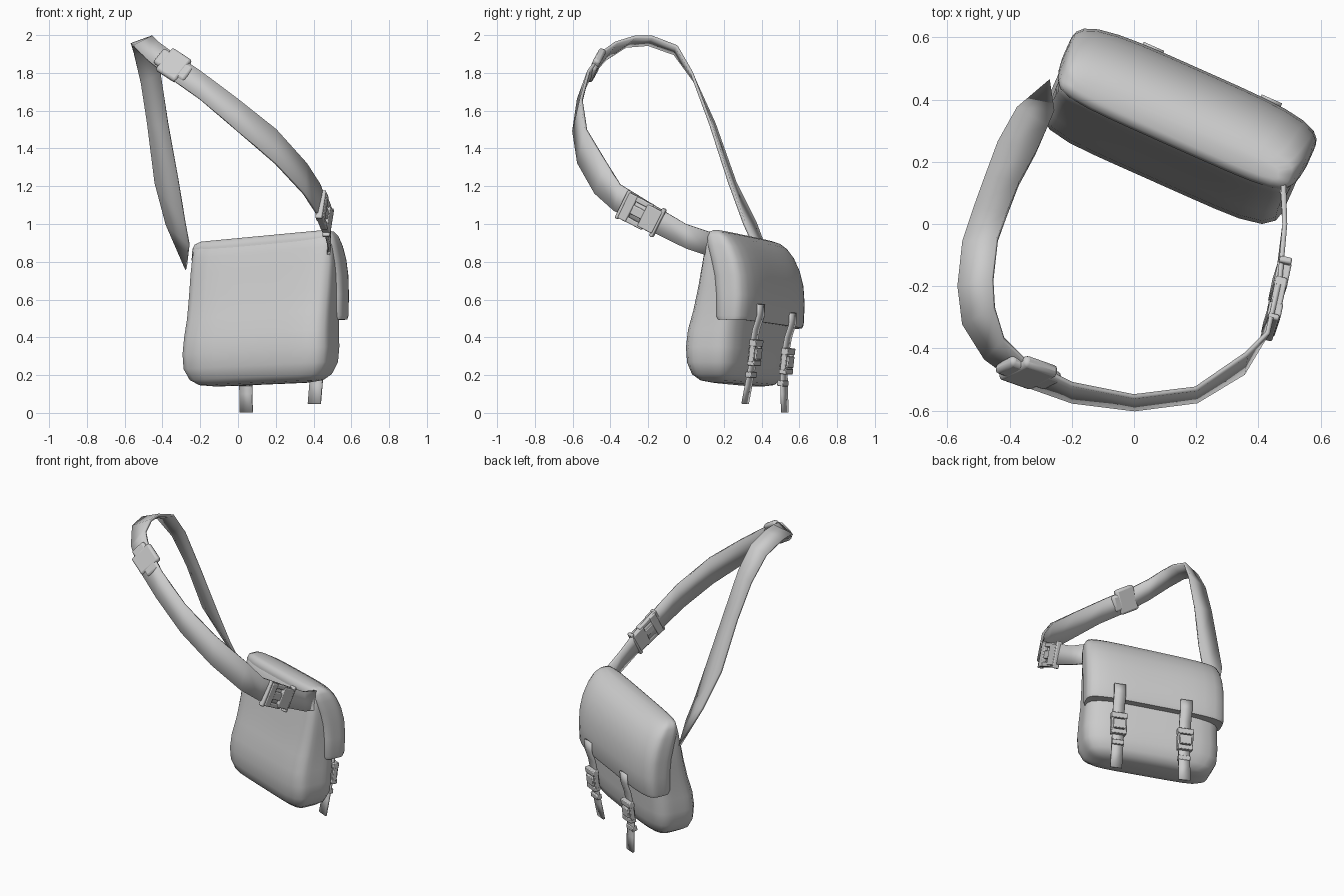
import bpy, bmesh, math
from mathutils import Vector, Matrix

if "Cube" in bpy.data.objects:
    bpy.data.objects.remove(bpy.data.objects["Cube"])

grey = bpy.data.materials.new("grey_fabric")
grey.diffuse_color = (0.6, 0.6, 0.6, 1)
grey.use_nodes = True
grey.node_tree.nodes["Principled BSDF"].inputs["Base Color"].default_value = grey.diffuse_color

# bag frame: U runs along the width, V towards the flap side
A = math.radians(-24)
U = Vector((math.cos(A), math.sin(A), 0))
V = Vector((-math.sin(A), math.cos(A), 0))
ORIGIN = Vector((0.14, 0.31, 0))


def bag(u, v, z):
    return ORIGIN + U * u + V * v + Vector((0, 0, z))


def finish(name, bm, angle=40):
    bmesh.ops.recalc_face_normals(bm, faces=bm.faces)
    me = bpy.data.meshes.new(name)
    bm.to_mesh(me)
    bm.free()
    ob = bpy.data.objects.new(name, me)
    me.materials.append(grey)
    bpy.context.collection.objects.link(ob)
    bpy.ops.object.select_all(action='DESELECT')
    ob.select_set(True)
    bpy.context.view_layer.objects.active = ob
    bpy.ops.object.shade_smooth_by_angle(angle=math.radians(angle))
    return ob


def loft(name, rows, n_front, n_back, seg=40):
    """Stack of squarish rings: z, half width, front v, back v."""
    bm = bmesh.new()
    rings = []
    for z, a, vf, vb in rows:
        mid, half = (vf + vb) / 2, (vb - vf) / 2
        ring = []
        for i in range(seg):
            t = 2 * math.pi * i / seg
            c, s = math.cos(t), math.sin(t)
            n = n_back if s > 0 else n_front
            r = (abs(c) ** n + abs(s) ** n) ** (-1 / n)
            u, v = a * c * r, mid + half * s * r
            ring.append(bm.verts.new(bag(u, v, z + u * (0.03 + 0.06 * z))))
        rings.append(ring)
    for p, q in zip(rings, rings[1:]):
        for i in range(seg):
            j = (i + 1) % seg
            bm.faces.new((p[i], p[j], q[j], q[i]))
    bm.faces.new(rings[0])
    bm.faces.new(rings[-1])
    return finish(name, bm, 60)


def ribbon(name, pairs, thick):
    """Band through pairs of edge points."""
    bm = bmesh.new()
    vs = [(bm.verts.new(a), bm.verts.new(b)) for a, b in pairs]
    for (a, b), (c, d) in zip(vs, vs[1:]):
        bm.faces.new((a, b, d, c))
    ob = finish(name, bm)
    m = ob.modifiers.new("thickness", 'SOLIDIFY')
    m.thickness, m.offset = thick, 0
    return ob


def plates(name, centre, along, across, boxes, bevel=0.006):
    """Boxes (position, size) in an along / across / outward frame."""
    x = Vector(along).normalized()
    n = x.cross(Vector(across)).normalized()
    rot = Matrix((x, n.cross(x), n)).transposed().to_4x4()
    bm = bmesh.new()
    for pos, size in boxes:
        m = (Matrix.Translation(centre) @ rot @ Matrix.Translation(pos)
             @ Matrix.Diagonal((*size, 1)))
        bmesh.ops.create_cube(bm, size=1, matrix=m)
    ob = finish(name, bm)
    b = ob.modifiers.new("bevel", 'BEVEL')
    b.width, b.segments = bevel, 2
    return ob


# bag body and flap
loft("bag_body", [(.150, .26, -.08, .02), (.160, .34, -.13, .06),
                  (.19, .385, -.165, .09), (.25, .415, -.185, .115),
                  (.33, .42, -.19, .125), (.42, .415, -.18, .13),
                  (.52, .41, -.15, .14), (.64, .41, -.12, .14),
                  (.76, .41, -.095, .13), (.85, .405, -.075, .09),
                  (.90, .395, -.06, .06), (.92, .37, -.04, .03)], 6, 4)
loft("bag_flap", [(.475, .40, .02, .14), (.47, .425, .0, .185),
                  (.49, .43, -.01, .195), (.60, .43, -.01, .202),
                  (.70, .43, -.02, .195), (.78, .427, -.04, .175),
                  (.85, .42, -.06, .142), (.90, .41, -.064, .10),
                  (.925, .395, -.055, .06), (.937, .36, -.035, .02)], 5, 4)

# shoulder strap: outer edge point, inner edge point
strap = [((.475, .15, .82), (.48, .15, .95)), ((.485, 0, .87), (.485, 0, 1.0)),
         ((.46, -.2, .97), (.47, -.17, 1.1)), ((.41, -.38, 1.07), (.43, -.35, 1.21)),
         ((.35, -.48, 1.16), (.36, -.42, 1.32)), ((.2, -.57, 1.32), (.2, -.53, 1.5)),
         ((0, -.595, 1.49), (0, -.555, 1.66)), ((-.2, -.57, 1.66), (-.2, -.515, 1.81)),
         ((-.37, -.51, 1.78), (-.35, -.44, 1.91)), ((-.48, -.43, 1.87), (-.42, -.37, 1.96)),
         ((-.55, -.32, 1.94), (-.45, -.27, 1.99)), ((-.565, -.2, 1.95), (-.455, -.18, 1.99)),
         ((-.55, -.06, 1.90), (-.44, -.05, 1.94)), ((-.515, .05, 1.75), (-.41, .03, 1.80)),
         ((-.48, .15, 1.53), (-.37, .13, 1.53)), ((-.44, .26, 1.22), (-.315, .23, 1.22)),
         ((-.38, .37, 1.0), (-.28, .31, 1.0)), ((-.275, .46, .76), (-.26, .36, .89))]
ribbon("shoulder_strap", strap, 0.016)

# strap slider, a rounded pad hugging the band
mid = Vector((-.34, -.478, 1.84))
plates("strap_slider", mid, (-.17, .06, .11), (.02, .06, .13),
       [((0, 0, 0), (.13, .155, .04)), ((0, 0, 0), (.20, .10, .036))], 0.014)

# side release buckle: two cross bars, centre tongue and two prongs
plates("strap_buckle", (.458, -.24, 1.055), (-.04, -.19, .10), (.015, .04, .13),
       [((-.06, 0, 0), (.09, .13, .045)), ((-.105, 0, 0), (.022, .165, .04)),
        ((.075, 0, 0), (.05, .15, .045)), ((.105, 0, 0), (.02, .165, .036)),
        ((.01, 0, 0), (.09, .05, .035)), ((.01, .06, 0), (.11, .028, .038)),
        ((.01, -.06, 0), (.11, .028, .038))])

# two closing straps with small buckles on the flap side
for name, u, lift, tail in (("left", -.175, 0, .155), ("right", .24, .045, .11)):
    path = [(.202, .53), (.2, .47), (.175, .40), (.155, .30), (.15, .20),
            ((.15 + tail) / 2, .10), (tail, .003)]
    ribbon(name + "_closing_strap",
           [(bag(u - .036, v, z + lift), bag(u + .036, v, z + lift)) for v, z in path], .012)
    plates(name + "_closing_buckle", bag(u, .168, .27 + lift), -V * .12 + Vector((0, 0, -1)), U,
           [((-.055, 0, 0), (.035, .10, .04)), ((0, 0, 0), (.06, .075, .05)),
            ((.0, .04, 0), (.09, .018, .03)), ((.0, -.04, 0), (.09, .018, .03)),
            ((.05, 0, 0), (.03, .095, .042)), ((.115, 0, .01), (.03, .075, .035))], .004)
